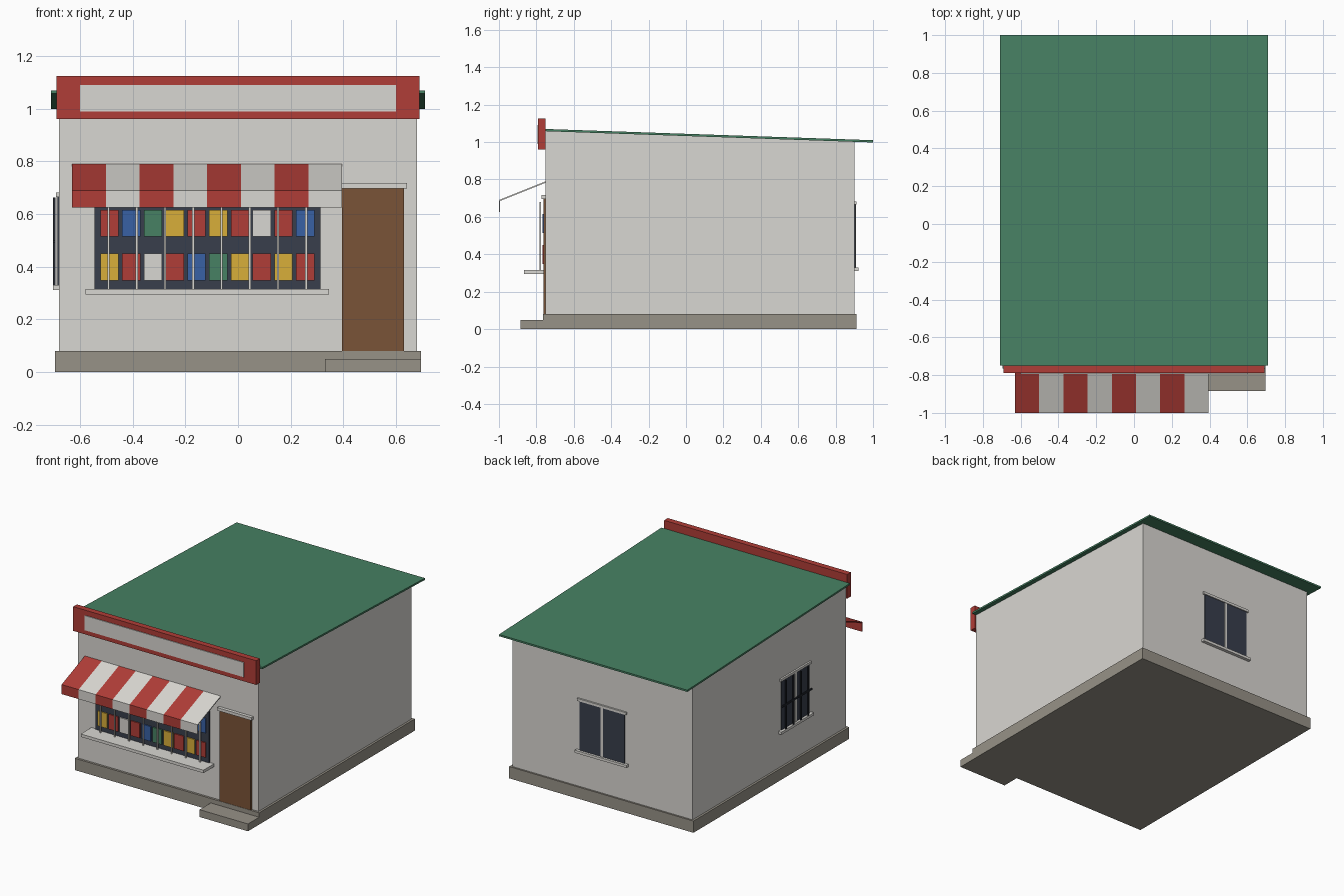
import bpy
import bmesh

cube = bpy.data.objects.get("Cube")
if cube:
    bpy.data.objects.remove(cube, do_unlink=True)


def material(name, *srgb):
    """Flat material from 0-255 screen values, stored as linear."""
    rgb = [(c / 255 / 12.92) if c < 11 else ((c / 255 + 0.055) / 1.055) ** 2.4 for c in srgb]
    mat = bpy.data.materials.new(name)
    mat.use_nodes = True
    mat.diffuse_color = (*rgb, 1)
    mat.node_tree.nodes["Principled BSDF"].inputs["Base Color"].default_value = (*rgb, 1)
    return mat


plaster = material("pale plaster", 217, 215, 210)
red = material("sign red", 176, 61, 55)
green = material("roof green", 71, 129, 99)
stone = material("stone", 151, 146, 135)
wood = material("door brown", 122, 84, 55)
glass = material("dark glass", 56, 62, 76)
blue = material("goods blue", 57, 97, 165)
yellow = material("goods yellow", 217, 175, 58)
iron = material("dark iron", 38, 42, 50)


def finish(name, bm, mat):
    bmesh.ops.recalc_face_normals(bm, faces=bm.faces)
    mesh = bpy.data.meshes.new(name)
    bm.to_mesh(mesh)
    bm.free()
    mesh.materials.append(mat)
    obj = bpy.data.objects.new(name, mesh)
    bpy.context.collection.objects.link(obj)
    return obj


def box(name, mat, xs, ys, zs):
    """Box between the given limits on each axis."""
    bm = bmesh.new()
    bmesh.ops.create_cube(bm, size=1)
    for v in bm.verts:
        v.co = [lim[0] if c < 0 else lim[1] for c, lim in zip(v.co, (xs, ys, zs))]
    return finish(name, bm, mat)


def prism(name, mat, profile, x0, x1):
    """Side profile in (y, z), extruded along x."""
    bm = bmesh.new()
    face = bm.faces.new([bm.verts.new((x0, y, z)) for y, z in profile])
    new = bmesh.ops.extrude_face_region(bm, geom=[face])["geom"]
    bmesh.ops.translate(bm, vec=(x1 - x0, 0, 0),
                        verts=[g for g in new if isinstance(g, bmesh.types.BMVert)])
    return finish(name, bm, mat)


# Building shell
FRONT, BACK, SIDE = -0.75, 0.9, 0.68
prism("walls", plaster, [(FRONT, 0.02), (BACK, 0.02), (BACK, 1.004), (FRONT, 1.06)], -SIDE, SIDE)
box("plinth", stone, (-0.695, 0.695), (-0.765, 0.912), (0, 0.08))
box("door_step", stone, (0.33, 0.695), (-0.885, -0.76), (0, 0.05))
prism("roof", green, [(FRONT, 1.058), (1.0, 0.998), (1.0, 1.01), (FRONT, 1.07)], -0.71, 0.71)

# Sign board with a blank panel
box("sign_board", red, (-0.69, 0.69), (-0.79, FRONT), (0.96, 1.125))
box("sign_panel", plaster, (-0.6, 0.6), (-0.795, -0.788), (0.99, 1.09))

# Striped awning with a hanging valance
awning = [(FRONT, 0.79), (-1.0, 0.69), (-1.0, 0.625), (-0.995, 0.625), (-0.995, 0.685), (FRONT, 0.783)]
stripe = 1.025 / 8
for i in range(8):
    x = -0.63 + i * stripe
    prism(f"awning_stripe_{i + 1}", plaster if i % 2 else red, awning, x, x + stripe)

# Door
box("door", wood, (0.395, 0.63), (-0.763, FRONT), (0.08, 0.697))
box("door_lintel", plaster, (0.383, 0.642), (-0.772, FRONT), (0.697, 0.717))

# Shop window with goods on two rows, and light bars
box("shop_glass", glass, (-0.545, 0.313), (-0.758, FRONT), (0.31, 0.68))
box("shop_sill", plaster, (-0.58, 0.345), (-0.865, FRONT), (0.295, 0.315))
goods = {"r": red, "b": blue, "g": green, "y": yellow, "w": plaster}
for row, (z, colours) in enumerate([(0.348, "yrwrbgyryr"), (0.514, "rbgyryrwrb")]):
    for i, c in enumerate(colours):
        x = -0.488 + i * 0.0826
        box(f"goods_{row + 1}_{i + 1}", goods[c], (x - 0.035, x + 0.035),
            (-0.766, -0.757), (z, z + 0.101))
for i in range(8):
    x = -0.492 + i * 0.1073
    box(f"shop_bar_{i + 1}", plaster, (x - 0.004, x + 0.004), (-0.782, -0.774), (0.312, 0.68))


# Two-pane windows: "place" turns along/out limits into x and y limits
def window(name, place, half):
    def part(label, mat, along, out, zs):
        box(f"{name}_{label}", mat, *place(along, out), zs)
    part("glass", glass, (-half, half), (0, 0.006), (0.33, 0.665))
    part("mullion", plaster, (-0.009, 0.009), (0, 0.009), (0.33, 0.665))
    part("lintel", plaster, (-half - 0.015, half + 0.015), (0, 0.012), (0.665, 0.682))
    part("sill", plaster, (-half - 0.025, half + 0.025), (0, 0.022), (0.312, 0.33))
    return part


window("back_window", lambda a, o: (a, (BACK + o[0], BACK + o[1])), 0.17)
side_part = window("right_window",
                   lambda a, o: ((-SIDE - o[1], -SIDE - o[0]), (a[0] - 0.2, a[1] - 0.2)), 0.15)

# Iron grille on the side window
for i in range(4):
    a = -0.12 + i * 0.08
    side_part(f"bar_{i + 1}", iron, (a - 0.005, a + 0.005), (0.014, 0.022), (0.33, 0.662))
side_part("cross_bar", iron, (-0.16, 0.16), (0.014, 0.022), (0.492, 0.502))
